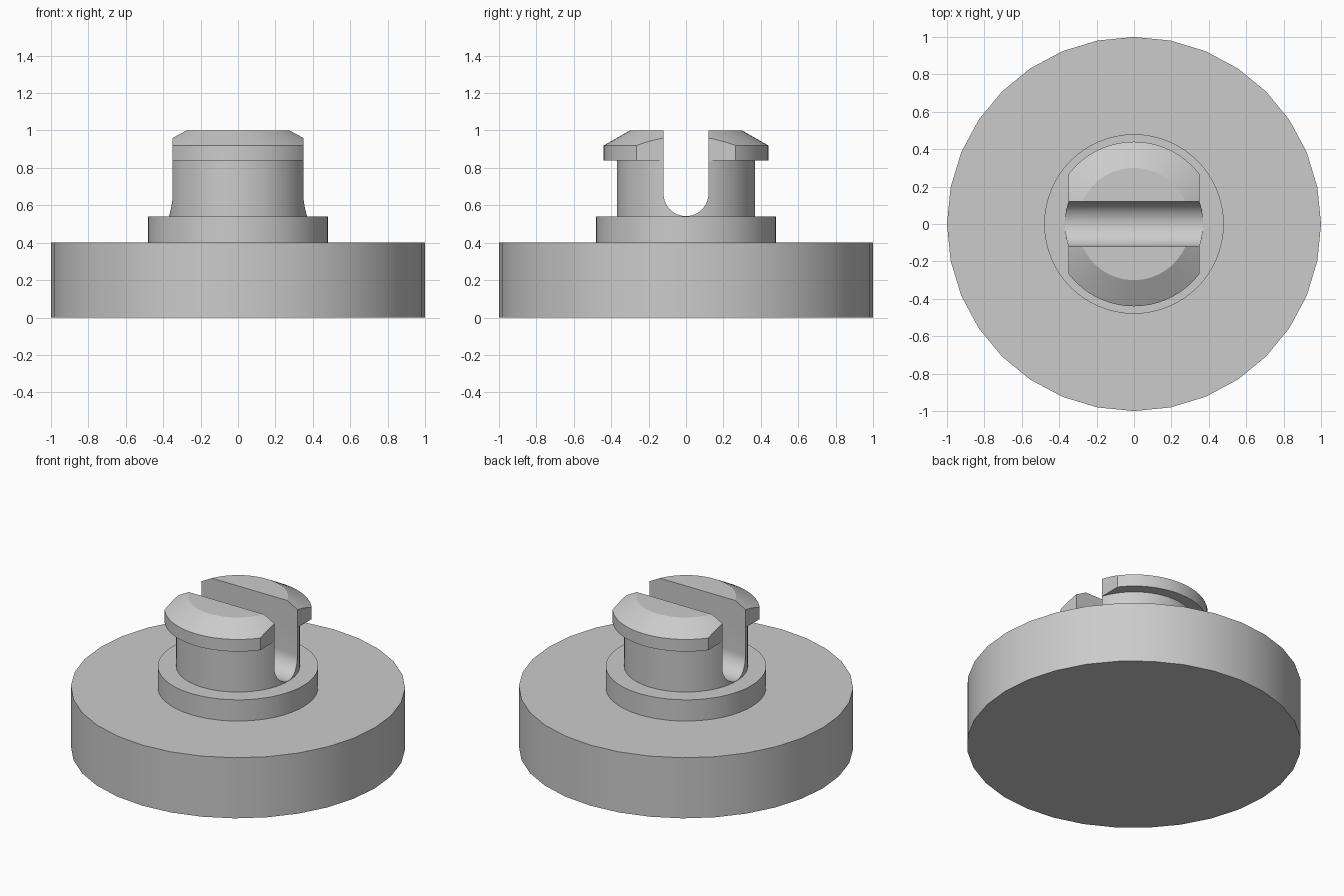
import bpy, bmesh, math

cube = bpy.data.objects.get("Cube")
if cube:
    bpy.data.objects.remove(cube, do_unlink=True)

grey = bpy.data.materials.new("grey plastic")
grey.use_nodes = True
colour = (0.6, 0.6, 0.6, 1)
grey.diffuse_color = colour
grey.node_tree.nodes["Principled BSDF"].inputs["Base Color"].default_value = colour


def make_object(name, bm):
    bmesh.ops.recalc_face_normals(bm, faces=bm.faces)
    mesh = bpy.data.meshes.new(name)
    bm.to_mesh(mesh)
    bm.free()
    mesh.materials.append(grey)
    obj = bpy.data.objects.new(name, mesh)
    bpy.context.collection.objects.link(obj)
    return obj


def turned(name, profile, sides):
    """Solid of revolution from (radius, height) pairs, capped at both ends."""
    bm = bmesh.new()
    rings = [[bm.verts.new((r * math.cos(math.tau * i / sides),
                            r * math.sin(math.tau * i / sides), z))
              for i in range(sides)] for r, z in profile]
    for low, high in zip(rings, rings[1:]):
        for i in range(sides):
            j = (i + 1) % sides
            bm.faces.new((low[i], low[j], high[j], high[i]))
    bm.faces.new(rings[0])
    bm.faces.new(rings[-1])
    return make_object(name, bm)


def prism_x(name, outline, half_length):
    """Extrude a (y, z) outline along x."""
    bm = bmesh.new()
    face = bm.faces.new([bm.verts.new((-half_length, y, z)) for y, z in outline])
    moved = bmesh.ops.extrude_face_region(bm, geom=[face])["geom"]
    bmesh.ops.translate(bm, vec=(2 * half_length, 0, 0),
                        verts=[v for v in moved if isinstance(v, bmesh.types.BMVert)])
    obj = make_object(name, bm)
    obj.hide_render = True
    obj.hide_viewport = True
    return obj


def boolean(obj, cutter, operation):
    mod = obj.modifiers.new(cutter.name, "BOOLEAN")
    mod.operation = operation
    mod.solver = "EXACT"
    mod.object = cutter


# Turned parts
base = turned("base_disc", [(1, 0), (1, 0.4)], 32)
collar = turned("collar", [(0.48, 0.4), (0.48, 0.54)], 64)
stem = turned("slotted_stem", [(0.37, 0.54), (0.37, 0.84)], 64)
head = turned("slotted_head", [(0.44, 0.84), (0.44, 0.92), (0.3, 1)], 64)

# Round-bottomed slot through stem and head
w = 0.12
arc = [(-w * math.cos(math.pi * i / 24), 0.662 - w * math.sin(math.pi * i / 24))
       for i in range(25)]
slot = prism_x("slot_cutter", arc + [(w, 1.2), (-w, 1.2)], 1)

# Flat sides on the head
flats = prism_x("head_trim", [(-1, 0.7), (1, 0.7), (1, 1.2), (-1, 1.2)], 0.35)

boolean(head, flats, "INTERSECT")
for part in (stem, head):
    boolean(part, slot, "DIFFERENCE")

# Bake the cuts, then remove the helpers
bpy.context.view_layer.update()
for part in (stem, head):
    graph = bpy.context.evaluated_depsgraph_get()
    cut = bpy.data.meshes.new_from_object(part.evaluated_get(graph))
    part.modifiers.clear()
    part.data = cut
for helper in (slot, flats):
    bpy.data.objects.remove(helper, do_unlink=True)

# Smooth the round walls, keep the rims crisp
bpy.ops.object.select_all(action="DESELECT")
for part in (base, collar, stem, head):
    part.select_set(True)
    bpy.context.view_layer.objects.active = part
bpy.ops.object.shade_smooth_by_angle(angle=math.radians(25))
